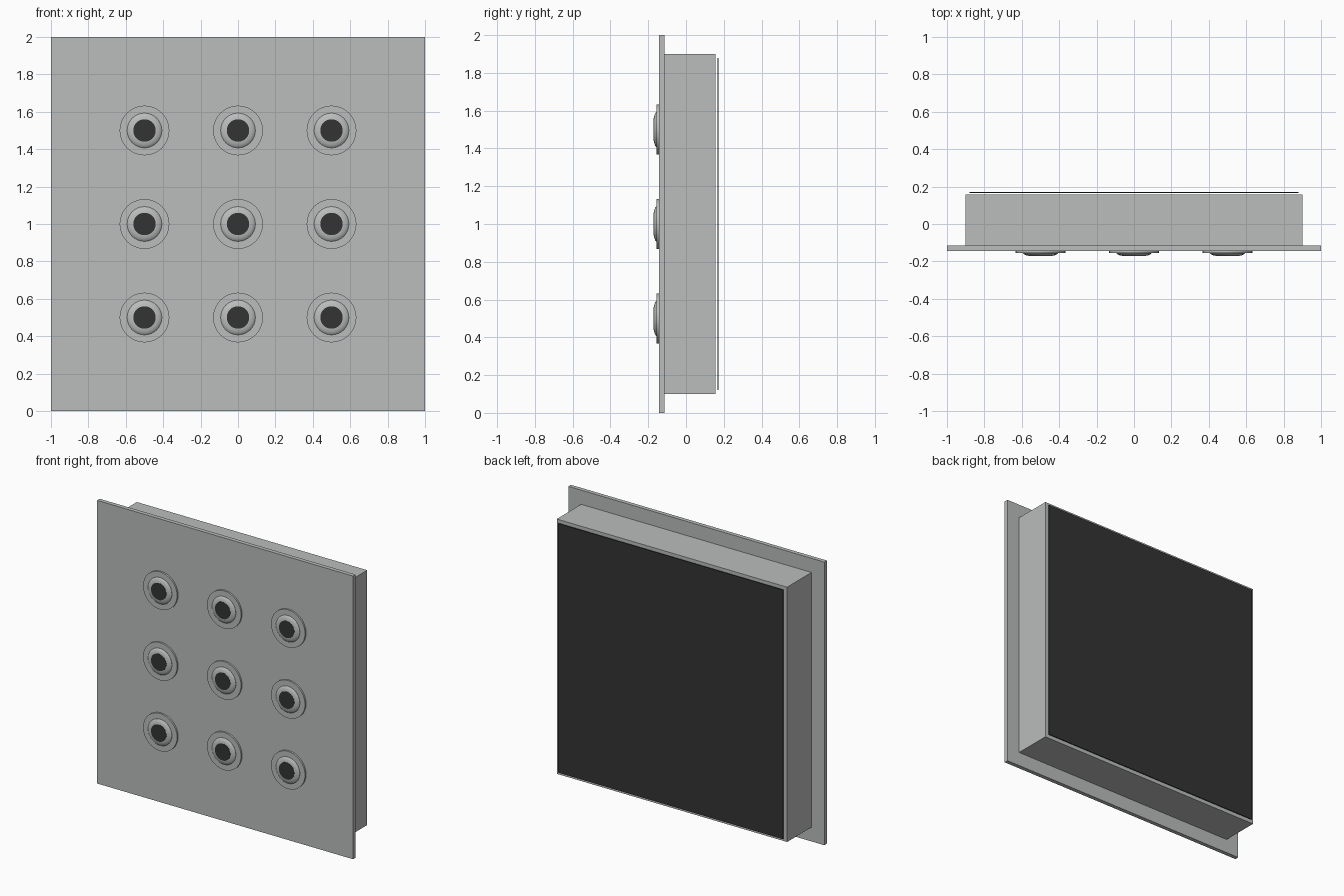
import bpy, bmesh, math

if "Cube" in bpy.data.objects:
    bpy.data.objects.remove(bpy.data.objects["Cube"])


def material(name, rgb):
    m = bpy.data.materials.new(name)
    m.diffuse_color = (*rgb, 1)
    m.use_nodes = True
    m.node_tree.nodes["Principled BSDF"].inputs["Base Color"].default_value = m.diffuse_color
    return m


GREY = material("light grey metal", (0.49, 0.51, 0.50))
DARK = material("dark grey", (0.033, 0.033, 0.033))


def finish(name, bm, mat):
    bmesh.ops.recalc_face_normals(bm, faces=bm.faces)
    mesh = bpy.data.meshes.new(name)
    bm.to_mesh(mesh)
    bm.free()
    mesh.materials.append(mat)
    ob = bpy.data.objects.new(name, mesh)
    bpy.context.collection.objects.link(ob)
    return ob


def box(name, half, y0, y1, mat):
    """Square slab centred on x = 0, z = 1, between depths y0 and y1."""
    bm = bmesh.new()
    bmesh.ops.create_cube(bm, size=1)
    for v in bm.verts:
        v.co = (v.co.x * 2 * half, y0 if v.co.y < 0 else y1, 1 + v.co.z * 2 * half)
    return finish(name, bm, mat)


def turned(name, profile, x, z, mat, sides=32):
    """Revolve (radius, y) points about a y axis and cap both ends."""
    bm = bmesh.new()
    rings = []
    for r, y in profile:
        angles = [2 * math.pi * i / sides for i in range(sides)]
        rings.append([bm.verts.new((r * math.cos(a), y, r * math.sin(a)))
                      for a in angles])
    for a, b in zip(rings, rings[1:]):
        for i in range(sides):
            j = (i + 1) % sides
            bm.faces.new((a[i], a[j], b[j], b[i]))
    bm.faces.new(rings[0])
    bm.faces.new(rings[-1])
    ob = finish(name, bm, mat)
    ob.location = (x, 0, z)
    bpy.ops.object.select_all(action='DESELECT')
    ob.select_set(True)
    bpy.context.view_layer.objects.active = ob
    bpy.ops.object.shade_smooth_by_angle(angle=math.radians(35))
    return ob


# Front plate, housing behind it, and dark back panel
box("front_plate", 1.0, -0.144, -0.115, GREY)
box("housing", 0.9, -0.115, 0.157, GREY)
box("back_panel", 0.88, 0.166, 0.172, DARK)

# Three by three grid of lamps: flat collar, rounded bezel, dark lens
for row in range(3):
    for col in range(3):
        x, z = 0.5 * (col - 1), 0.5 * (row + 1)
        tag = f"_{row + 1}_{col + 1}"
        turned("lamp_collar" + tag, [(0.133, -0.140), (0.133, -0.156)], x, z, GREY)
        turned("lamp_bezel" + tag,
               [(0.093, -0.150), (0.093, -0.157), (0.088, -0.162),
                (0.077, -0.167), (0.060, -0.171)], x, z, GREY)
        turned("lamp_lens" + tag, [(0.060, -0.169), (0.060, -0.172)], x, z, DARK)
